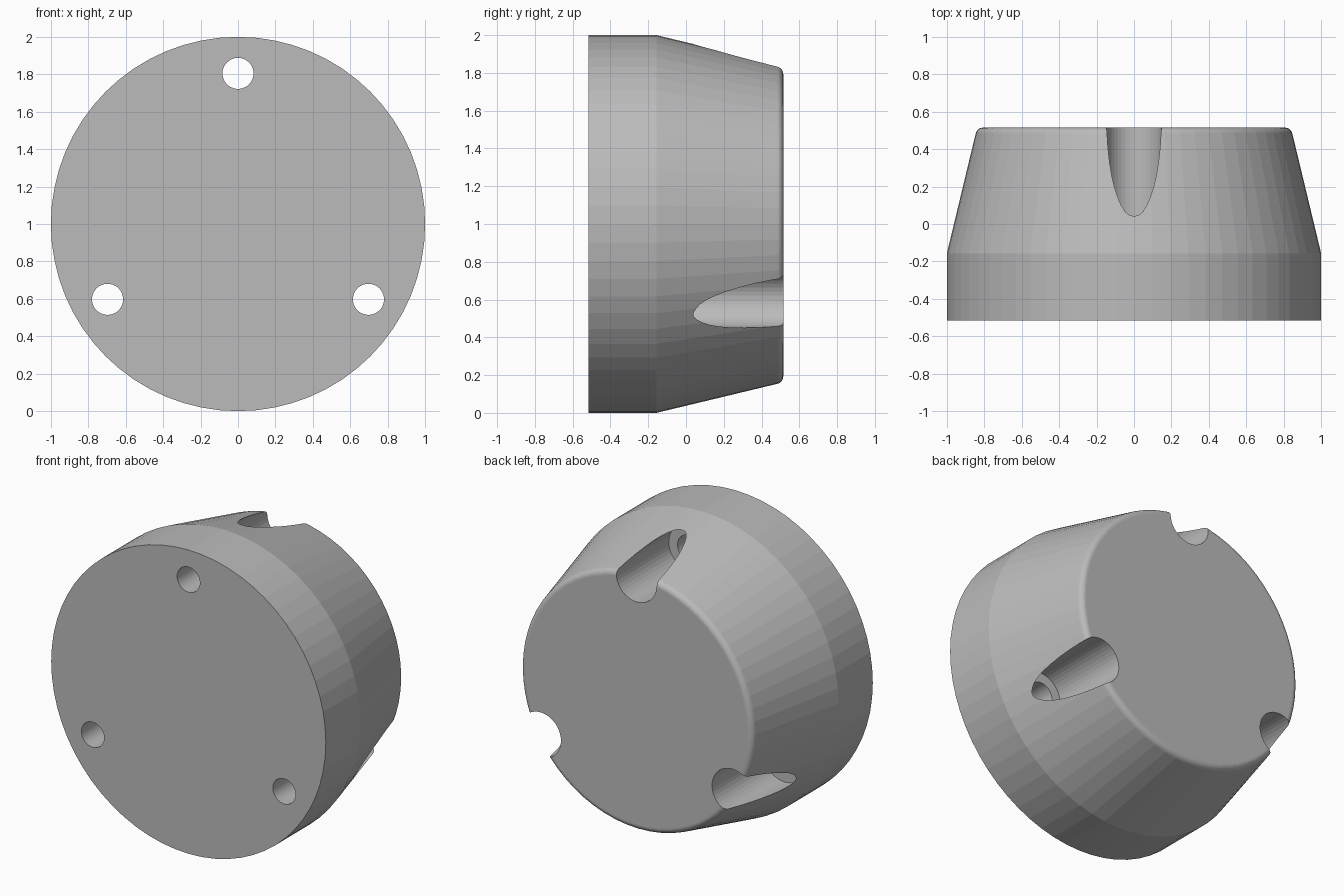
import bpy, bmesh, math
from mathutils import Matrix, Vector

cube = bpy.data.objects.get("Cube")
if cube:
    bpy.data.objects.remove(cube, do_unlink=True)

grey = bpy.data.materials.new("plain grey")
grey.use_nodes = True
colour = (0.5, 0.5, 0.5, 1)
grey.diffuse_color = colour
grey.node_tree.nodes["Principled BSDF"].inputs["Base Color"].default_value = colour


def turned(name, profile, sides, centre):
    """Solid of revolution about the y axis from (radius, y) points, capped."""
    bm = bmesh.new()
    rings = []
    for r, y in profile:
        ring = []
        for i in range(sides):
            a = math.tau * i / sides
            ring.append(bm.verts.new((centre[0] + r * math.sin(a), y,
                                      centre[1] + r * math.cos(a))))
        rings.append(ring)
    for a, b in zip(rings, rings[1:]):
        for i in range(sides):
            j = (i + 1) % sides
            bm.faces.new((a[i], a[j], b[j], b[i]))
    bm.faces.new(rings[0])
    bm.faces.new(rings[-1])
    bmesh.ops.recalc_face_normals(bm, faces=bm.faces)
    mesh = bpy.data.meshes.new(name)
    bm.to_mesh(mesh)
    bm.free()
    mesh.materials.append(grey)
    ob = bpy.data.objects.new(name, mesh)
    bpy.context.collection.objects.link(ob)
    return ob


# Tapered foot with a rounded rear rim
half = 0.515
rim = 0.04
profile = [(1, -half), (1, -0.157)]
for k in range(7):
    a = math.radians(13 + 77 * k / 6)
    profile.append((0.807 + rim * math.cos(a), half - rim + rim * math.sin(a)))
foot = turned("tapered_foot", profile, 64, (0, 1))

# Three stepped screw holes, open to the tapered side
bore = [(0.083, -0.7), (0.083, -0.03), (0.147, -0.03), (0.147, 0.7)]
for n in range(3):
    a = math.tau * n / 3
    centre = (0.805 * math.sin(a), 1 + 0.805 * math.cos(a))
    cutter = turned("screw_hole_cutter", bore, 40, centre)
    cutter.hide_render = True
    mod = foot.modifiers.new("screw hole", 'BOOLEAN')
    mod.operation = 'DIFFERENCE'
    mod.solver = 'EXACT'
    mod.object = cutter
    bpy.context.view_layer.objects.active = foot
    bpy.ops.object.modifier_apply(modifier=mod.name)
    bpy.data.objects.remove(cutter, do_unlink=True)

# Smooth the rim and hole walls, keep the rest crisp
bpy.ops.object.select_all(action='DESELECT')
foot.select_set(True)
bpy.ops.object.shade_smooth_by_angle(angle=math.radians(5))
